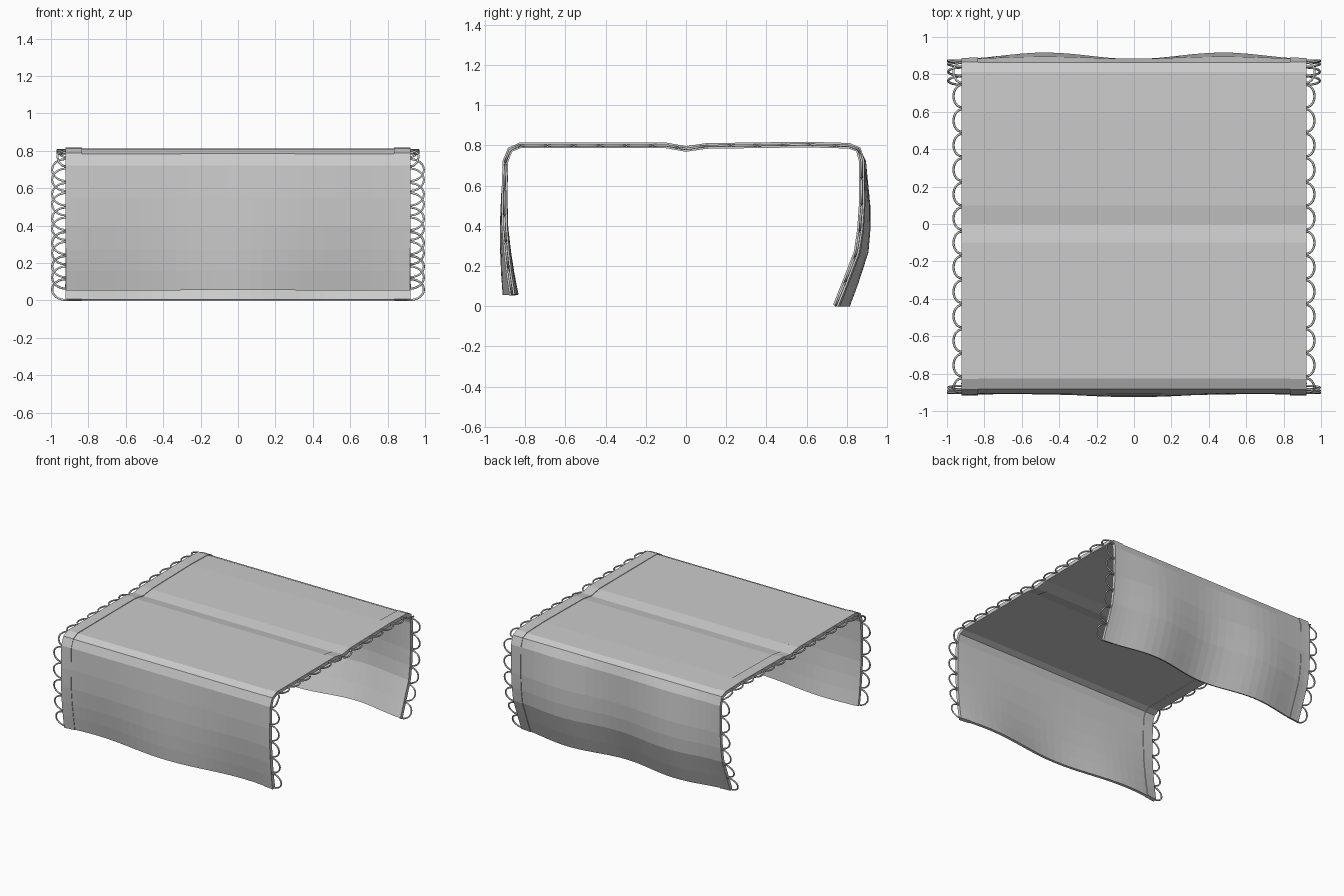
import bpy, math
from mathutils import Vector

cube = bpy.data.objects.get("Cube")
if cube:
    bpy.data.objects.remove(cube, do_unlink=True)

EDGE = 0.92        # half width of the cloth
# Draped section (y, z) from the front hem over the top to the back hem
PROFILE = [(-0.872, 0.056), (-0.886, 0.16), (-0.897, 0.27), (-0.905, 0.4), (-0.905, 0.55),
           (-0.898, 0.72), (-0.875, 0.778), (-0.825, 0.8), (-0.1, 0.8), (0, 0.782),
           (0.1, 0.797), (0.6, 0.804), (0.81, 0.798), (0.857, 0.78), (0.88, 0.72),
           (0.89, 0.5), (0.886, 0.38), (0.873, 0.27), (0.82, 0.12), (0.775, 0.003)]

# Running length along the section
LENGTHS = [0.0]
for (y0, z0), (y1, z1) in zip(PROFILE, PROFILE[1:]):
    LENGTHS.append(LENGTHS[-1] + math.hypot(y1 - y0, z1 - z0))


def drape(x, y, z):
    """Push the hanging panels in and out in soft folds."""
    drop = max(0.0, min(1.0, (0.76 - z) / 0.7))
    if y < 0:
        y -= 0.03 * drop ** 1.5 * math.cos(math.tau * x / 1.3)
    else:
        y -= 0.031 * drop ** 0.6 * math.cos(math.tau * x / 0.95)
    return Vector((x, y, z))


def along(x, s):
    """Point on the draped cloth at running length s."""
    s = max(0.0, min(LENGTHS[-1], s))
    for i in range(len(PROFILE) - 1):
        if s <= LENGTHS[i + 1]:
            t = (s - LENGTHS[i]) / (LENGTHS[i + 1] - LENGTHS[i])
            (y0, z0), (y1, z1) = PROFILE[i], PROFILE[i + 1]
            return drape(x, y0 + (y1 - y0) * t, z0 + (z1 - z0) * t)
    return drape(x, *PROFILE[-1])


def sheet(name, x0, x1, columns, thickness):
    """Draped strip of cloth between two x positions."""
    xs = [x0 + (x1 - x0) * i / columns for i in range(columns + 1)]
    verts = [drape(x, y, z) for y, z in PROFILE for x in xs]
    n = columns + 1
    faces = [(r * n + c, r * n + c + 1, (r + 1) * n + c + 1, (r + 1) * n + c)
             for r in range(len(PROFILE) - 1) for c in range(columns)]
    mesh = bpy.data.meshes.new(name)
    mesh.from_pydata(verts, [], faces)
    obj = bpy.data.objects.new(name, mesh)
    bpy.context.collection.objects.link(obj)
    solid = obj.modifiers.new("Thickness", "SOLIDIFY")
    solid.thickness = thickness
    solid.offset = 0
    return obj


def lace(name, side):
    """Row of thin thread loops along one edge."""
    curve = bpy.data.curves.new(name, "CURVE")
    curve.dimensions = "3D"
    curve.bevel_depth = 0.006
    curve.bevel_resolution = 1
    curve.use_fill_caps = True
    pitch = 0.131
    start = (LENGTHS[9] + 0.03) % pitch
    count = int((LENGTHS[-1] - start) / pitch) + 1
    for k in range(count):
        centre = start + k * pitch
        if centre < 0.05 or centre > LENGTHS[-1] - 0.04:
            continue
        hanging = along(side * EDGE, centre).z < 0.77
        reach = 0.074 if hanging else 0.045
        spline = curve.splines.new("POLY")
        steps = 14
        spline.points.add(steps)
        for i, point in enumerate(spline.points):
            a = math.pi * (-0.08 + 1.16 * i / steps)
            p = along(side * EDGE, centre + 0.06 * math.cos(a))
            p.x += side * reach * math.sin(a)
            point.co = (*p, 1)
    obj = bpy.data.objects.new(name, curve)
    bpy.context.collection.objects.link(obj)
    return obj


# Main cloth
sheet("cloth", -EDGE, EDGE, 28, 0.019)

# Raised side hems and their lace edging
for label, side in (("left", 1), ("right", -1)):
    inner, outer = sorted((side * 0.835, side * (EDGE + 0.002)))
    sheet(label + "_hem", inner, outer, 2, 0.028)
    lace(label + "_lace_edge", side)
